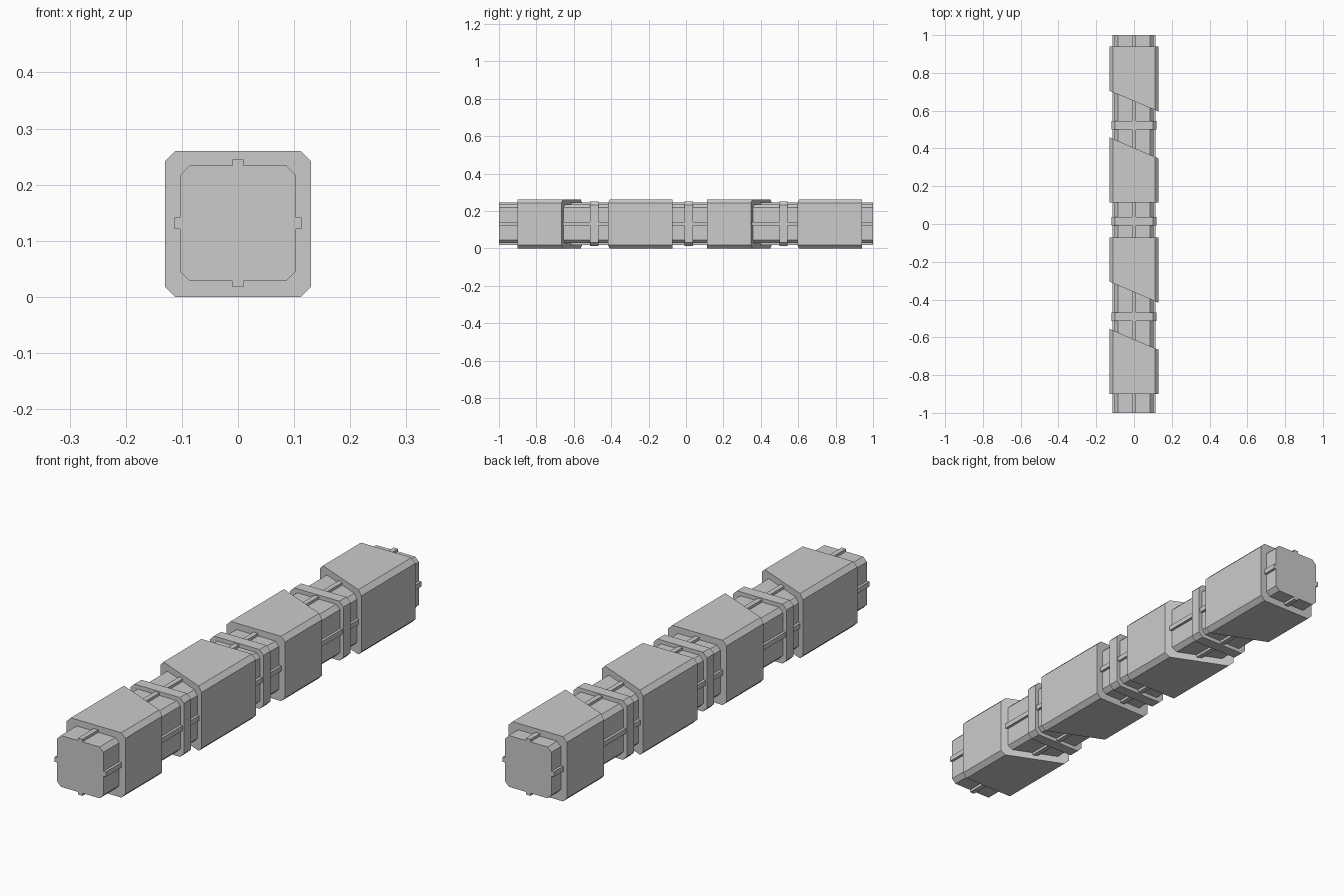
import bpy

if "Cube" in bpy.data.objects:
    bpy.data.objects.remove(bpy.data.objects["Cube"])

ZC = 0.1313  # height of the beam axis


def octagon(r, c):
    """Square of half-width r with corners chamfered by c."""
    return [(r, -r + c), (r, r - c), (r - c, r), (-r + c, r),
            (-r, r - c), (-r, -r + c), (-r + c, -r), (r - c, -r)]


def prism(name, profile, y_front, y_back, zc=ZC):
    """Extrude an x-z profile along y; each end is a function of x."""
    n = len(profile)
    verts = [(x, end(x), z + zc) for end in (y_front, y_back) for x, z in profile]
    faces = [list(range(n)), list(range(2 * n - 1, n - 1, -1))]
    faces += [[i, i + n, (i + 1) % n + n, (i + 1) % n] for i in range(n)]
    mesh = bpy.data.meshes.new(name)
    mesh.from_pydata(verts, [], faces)
    mesh.update()
    obj = bpy.data.objects.new(name, mesh)
    bpy.context.collection.objects.link(obj)
    return obj


def flat(y):
    return lambda x: y


def slant(y_left, y_right):
    return lambda x: y_left + (y_right - y_left) * (x + 0.13) / 0.26


# Inner core: chamfered square with a raised rib on every side
R, C, W, H = 0.103, 0.017, 0.01, 0.0105
side = [(R, -R + C), (R, -W), (R + H, -W), (R + H, W), (R, W), (R, R - C)]
core = []
for k in range(4):
    core += side
    side = [(-z, x) for x, z in side]
prism("core_beam", core, flat(-1), flat(1))

# Outer sleeves: one straight end, one slanted end
sleeve = octagon(0.13, 0.018)
sleeves = [
    (flat(-0.90), slant(-0.555, -0.666)),
    (slant(-0.305, -0.417), flat(-0.072)),
    (flat(0.113), slant(0.459, 0.347)),
    (slant(0.705, 0.596), flat(0.94)),
]
for i, (front, back) in enumerate(sleeves):
    prism(f"sleeve_{i + 1}", sleeve, front, back, 0.13)

# Thin collars between the sleeves
for i, y in enumerate((-0.49, 0.0145, 0.5215)):
    prism(f"collar_{i + 1}", octagon(0.119, 0.018), flat(y - 0.0225), flat(y + 0.0225))
